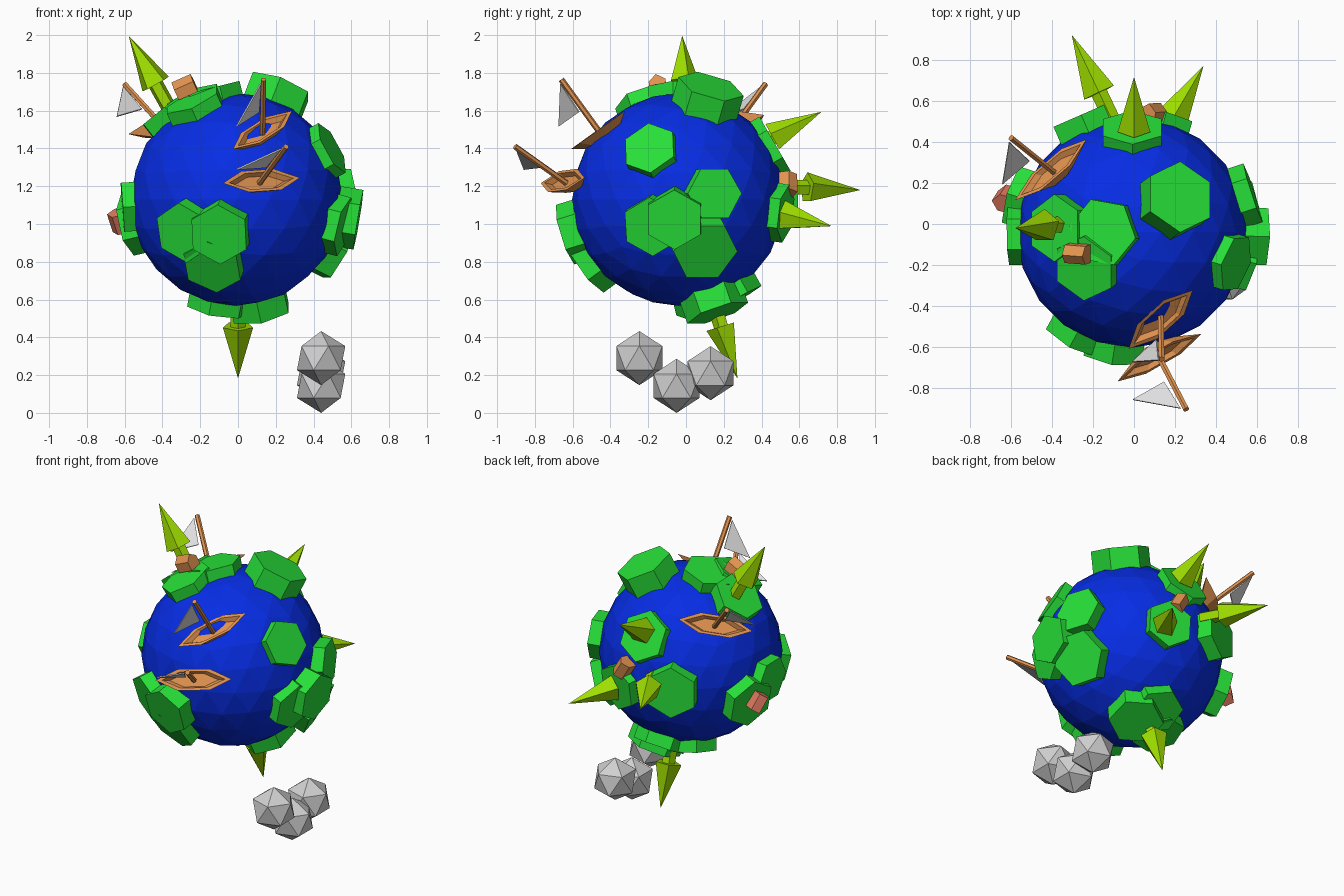
import bpy, bmesh, math
from mathutils import Vector, Matrix

if "Cube" in bpy.data.objects:
    bpy.data.objects.remove(bpy.data.objects["Cube"])

C = Vector((-0.008, -0.04, 1.13))   # globe centre
R = 0.563


def material(name, rgb):
    m = bpy.data.materials.new(name)
    m.diffuse_color = (*rgb, 1)
    m.use_nodes = True
    m.node_tree.nodes["Principled BSDF"].inputs["Base Color"].default_value = m.diffuse_color
    return m


BLUE = material("ocean blue", (0.002, 0.026, 0.78))
GREEN = material("land green", (0.02, 0.74, 0.04))
LIME = material("tree lime", (0.35, 0.74, 0.0))
WOOD = material("wood orange", (0.75, 0.29, 0.08))
RED = material("house red", (0.78, 0.20, 0.12))
SAIL = material("sail white", (0.74, 0.74, 0.74))
GREY = material("rock grey", (0.63, 0.63, 0.63))


def finish(bm, name, mat):
    bmesh.ops.recalc_face_normals(bm, faces=bm.faces)
    me = bpy.data.meshes.new(name)
    bm.to_mesh(me)
    bm.free()
    me.materials.append(mat)
    ob = bpy.data.objects.new(name, me)
    bpy.context.collection.objects.link(ob)
    return ob


def frame(origin, up, along=None):
    """Matrix whose z is up and whose x is along (or horizontal)."""
    u = Vector(up).normalized()
    if along is None:
        along = Vector((1, 0, 0)) if abs(u.z) > 0.75 else Vector((0, 0, 1)).cross(u)
    x = Vector(along)
    x = (x - u * x.dot(u)).normalized()
    m = Matrix((x, u.cross(x), u)).transposed().to_4x4()
    m.translation = origin
    return m


def tube(bm, a, b, r1, r2, n):
    a, b = Vector(a), Vector(b)
    m = frame((a + b) / 2, b - a)
    bmesh.ops.create_cone(bm, cap_ends=True, segments=n, radius1=r1, radius2=r2,
                          depth=(b - a).length, matrix=m)


def ball(name, centre, r, sub, mat):
    bm = bmesh.new()
    bmesh.ops.create_icosphere(bm, subdivisions=sub, radius=r,
                               matrix=Matrix.Translation(centre))
    finish(bm, name, mat)


def land(name, plates):
    """Hexagonal plates: direction, outer distance, radius, turn in degrees."""
    for i, (d, out, rad, turn) in enumerate(plates):
        bm = bmesh.new()
        n = Vector(d).normalized()
        m = frame(C + n * (out + 0.46) / 2, n) @ Matrix.Rotation(math.radians(turn), 4, 'Z')
        bmesh.ops.create_cone(bm, cap_ends=True, segments=6, radius1=rad, radius2=rad,
                              depth=out - 0.46, matrix=m)
        finish(bm, f"{name}_{i + 1}", GREEN)


def tree(name, base, tip):
    bm = bmesh.new()
    base, tip = Vector(base), Vector(tip)
    d = (tip - base).normalized()
    base, tip = base + d * 0.012, tip + d * 0.008
    tube(bm, base - d * 0.14, base + d * 0.01, 0.042, 0.042, 5)
    tube(bm, base, tip, 0.084, 0, 5)
    finish(bm, name, LIME)


def house(name, d, low, mat, turn):
    n = Vector(d).normalized()
    m = frame(C + n * low, n) @ Matrix.Rotation(math.radians(turn), 4, 'Z')
    prof = [(-0.045, 0), (0.045, 0), (0.045, 0.06), (0, 0.095), (-0.045, 0.06)]
    bm = bmesh.new()
    ends = [[bm.verts.new(m @ Vector((x, y, z))) for y, z in prof] for x in (-0.055, 0.055)]
    a, b = ends
    bm.faces.new(a)
    bm.faces.new(b)
    for i in range(5):
        j = (i + 1) % 5
        bm.faces.new((a[i], a[j], b[j], b[i]))
    finish(bm, name, mat)


def boat(name, base, tip, along):
    base, tip = Vector(base), Vector(tip)
    m = frame(base, tip - base, along)
    # hull: pointed six-sided rings from keel to rim, then down into the well
    bm = bmesh.new()
    rings = []
    for length, half, z in [(0.10, 0.03, -0.06), (0.235, 0.066, 0.010),
                            (0.195, 0.050, 0.010), (0.15, 0.040, -0.015)]:
        k = length * 0.42
        pts = [(length, 0), (k, half), (-k, half), (-length, 0), (-k, -half), (k, -half)]
        rings.append([bm.verts.new(m @ Vector((x, y, z))) for x, y in pts])
    for a, b in zip(rings, rings[1:]):
        for i in range(6):
            j = (i + 1) % 6
            bm.faces.new((a[i], a[j], b[j], b[i]))
    bm.faces.new(rings[0])
    bm.faces.new(rings[-1])
    finish(bm, name + "_hull", WOOD)
    # mast
    bm = bmesh.new()
    tube(bm, base - (tip - base) * 0.06, tip, 0.016, 0.016, 6)
    finish(bm, name + "_mast", WOOD)
    # sail
    bm = bmesh.new()
    sides = [[bm.verts.new(m @ Vector((x, s, z))) for x, z in
              ((-0.022, 0.325), (-0.21, 0.145), (-0.033, 0.145))] for s in (-0.004, 0.004)]
    a, b = sides
    bm.faces.new(a)
    bm.faces.new(b)
    for i in range(3):
        j = (i + 1) % 3
        bm.faces.new((a[i], a[j], b[j], b[i]))
    finish(bm, name + "_sail", SAIL)


# Ocean globe
ball("ocean_globe", C, R, 3, BLUE)

# Land masses
land("top_left_land", [((-.37, .02, .47), .615, .165, 0), ((-.15, .0, .60), .605, .17, 20),
                       ((-.24, -.18, .54), .61, .165, 0)])
land("top_land", [((.23, .17, .59), .665, .18, 0)])
land("right_upper_land", [((.51, -.155, .275), .595, .15, 10)])
land("right_land", [((.55, .18, .03), .62, .15, 30), ((.60, -.02, -.10), .655, .16, 0),
                    ((.53, .14, -.27), .625, .175, 30), ((.55, -.14, -.14), .605, .16, 0)])
land("front_land", [((-.29, -.53, -.18), .62, .165, 0), ((-.09, -.58, -.18), .635, .165, 0),
                    ((-.13, -.49, -.36), .62, .165, 0)])
land("left_land", [((-.58, -.01, -.04), .605, .15, 30), ((-.55, .17, -.13), .62, .165, 0)])
land("back_land", [((0, .52, .30), .59, .165, 0), ((-.24, .55, 0), .625, .17, 0),
                   ((.15, .53, -.07), .595, .155, 0)])
land("bottom_land", [((.12, .19, -.55), .65, .17, 0), ((-.10, .14, -.56), .61, .165, 15),
                     ((.03, .28, -.50), .615, .16, 0)])

# Trees
tree("top_tree", (-.43, -.01, 1.73), (-.575, -.02, 1.99))
tree("bottom_tree", (0, .185, .47), (0, .27, .19))
tree("back_upper_tree", (0, .45, 1.45), (0, .71, 1.59))
tree("back_left_tree", (-.165, .63, 1.19), (-.30, .915, 1.18))
tree("back_right_tree", (.18, .50, 1.045), (.335, .765, .99))

# Houses
house("top_house", (-.28, -.11, .61), .62, WOOD, 0)
house("left_house", (-.64, .17, -.12), .61, RED, 60)
house("back_house", (.10, .575, .08), .55, WOOD, 60)

# Sailing boats
boat("upper_boat", (.13, -.46, 1.49), (.135, -.66, 1.765), (.305, .30, .17))
boat("lower_boat", (.12, -.645, 1.225), (.255, -.905, 1.41), (.39, .245, .015))
boat("back_boat", (-.40, .26, 1.52), (-.60, .42, 1.74), (.335, .285, .097))

# Floating rocks
for i, (y, z) in enumerate([(-.247, .29), (-.05, .143), (.13, .21)]):
    ball(f"rock_{i + 1}", (.44, y, z), .143, 1, GREY)
